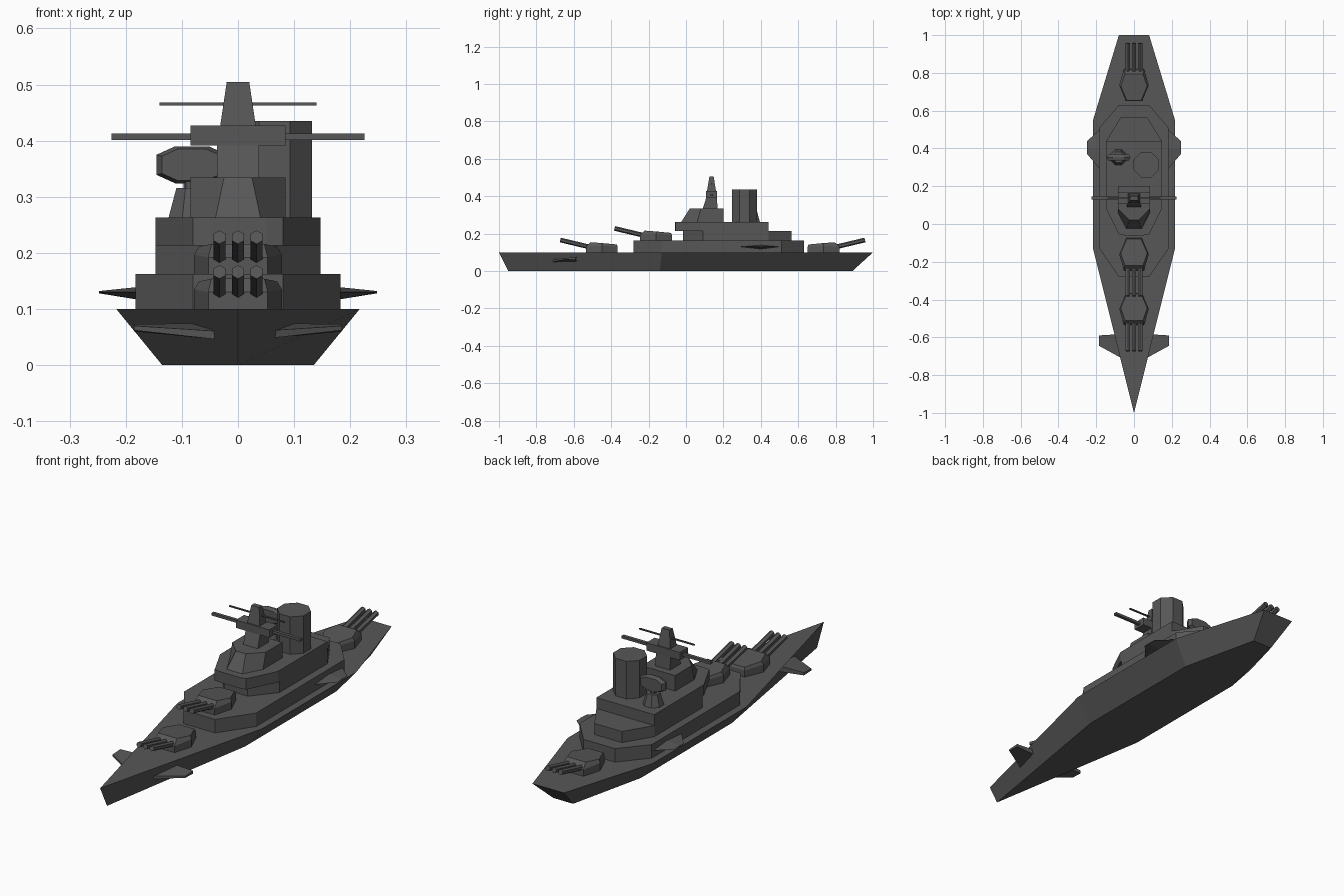
import bpy, bmesh, math
from mathutils import Vector, Matrix

if "Cube" in bpy.data.objects:
    bpy.data.objects.remove(bpy.data.objects["Cube"])

grey = bpy.data.materials.new("dark_grey")
grey.diffuse_color = (0.095, 0.095, 0.095, 1)
grey.use_nodes = True
grey.node_tree.nodes["Principled BSDF"].inputs["Base Color"].default_value = grey.diffuse_color


def finish(name, bm):
    bmesh.ops.remove_doubles(bm, verts=bm.verts, dist=1e-5)
    bmesh.ops.recalc_face_normals(bm, faces=bm.faces)
    me = bpy.data.meshes.new(name)
    bm.to_mesh(me)
    bm.free()
    me.materials.append(grey)
    ob = bpy.data.objects.new(name, me)
    bpy.context.collection.objects.link(ob)
    return ob


def loft(name, rings):
    """Skin between closed rings of 3D points and cap both ends."""
    bm = bmesh.new()
    vs = [[bm.verts.new(p) for p in r] for r in rings]
    n = len(rings[0])
    for a, b in zip(vs, vs[1:]):
        for i in range(n):
            bm.faces.new((a[i], a[(i + 1) % n], b[(i + 1) % n], b[i]))
    bm.faces.new(vs[0])
    bm.faces.new(vs[-1])
    return finish(name, bm)


def sym(half, z, y0=0, s=1):
    """Full outline from the right half, listed bow to stern (first may be x=0)."""
    left = [(-x, y) for x, y in reversed(half) if x > 0]
    return [(x * s, y0 + y, z) for x, y in half + left]


def tier(name, half, z0, z1, top=None):
    return loft(name, [sym(half, z0), sym(top or half, z1)])


def box(name, x, y0, y1, z0, z1):
    return tier(name, [(x, y0), (x, y1)], z0, z1)


def tube(name, p, q, r1, r2, sides, turn=0.0):
    p, q = Vector(p), Vector(q)
    d = q - p
    bm = bmesh.new()
    m = (Matrix.Translation((p + q) / 2) @ d.to_track_quat('Z', 'Y').to_matrix().to_4x4()
         @ Matrix.Rotation(turn, 4, 'Z'))
    bmesh.ops.create_cone(bm, cap_ends=True, segments=sides, radius1=r1, radius2=r2,
                          depth=d.length, matrix=m)
    return finish(name, bm)


# Hull with flared sides, pointed bow and raked transom
tier("hull", [(0, -0.95), (0.135, -0.14), (0.135, 0.52), (0.05, 0.89)], 0, 0.1,
     [(0, -1), (0.217, -0.13), (0.217, 0.55), (0.08, 1)])

# Stacked superstructure
tier("lower_deckhouse", [(0.08, -0.28), (0.183, -0.13), (0.183, 0.51), (0.08, 0.63)], 0.1, 0.162)
tier("middle_deckhouse", [(0.06, -0.015), (0.147, 0.09), (0.147, 0.44), (0.07, 0.565)], 0.162, 0.213)
tier("bridge_deck", [(0.05, -0.06), (0.08, -0.055), (0.147, 0.08), (0.147, 0.44)], 0.213, 0.263)
tier("conning_tower", [(0.04, -0.025), (0.085, 0.06), (0.085, 0.2)], 0.263, 0.334,
     [(0.025, 0.02), (0.085, 0.08), (0.085, 0.2)])

# Mast tower, lookout block, spire and cross bars
tier("mast_tower", [(0.037, 0.09), (0.037, 0.168)], 0.334, 0.392, [(0.037, 0.108), (0.037, 0.166)])
box("lookout_block", 0.085, 0.106, 0.166, 0.391, 0.427)
tier("mast_spire", [(0.037, 0.106), (0.037, 0.166)], 0.391, 0.505, [(0.02, 0.125), (0.02, 0.148)])
box("rangefinder_bar", 0.225, 0.13, 0.145, 0.401, 0.413)
box("mast_yard", 0.14, 0.133, 0.141, 0.463, 0.468)

# Funnel
tube("funnel", (0.065, 0.313, 0.26), (0.065, 0.313, 0.435), 0.072, 0.072, 8, math.pi / 8)

# Director: conical base, neck and long faceted head
tube("director_base", (-0.082, 0.353, 0.26), (-0.082, 0.353, 0.316), 0.046, 0.03, 8, math.pi / 8)
tube("director_neck", (-0.082, 0.353, 0.315), (-0.082, 0.353, 0.345), 0.015, 0.015, 8)
head = [(-0.063, 0.018), (-0.03, 0.033), (0.03, 0.033), (0.063, 0.018),
        (0.063, -0.018), (0.03, -0.033), (-0.03, -0.033), (-0.063, -0.018)]
loft("director_head", [[(-0.082 + x * k, y, 0.357 + z * k) for x, z in head]
                       for y, k in ((0.335, 0.85), (0.353, 1), (0.37, 0.85))])


# Triple gun turrets; facing is -1 towards the bow, 1 towards the stern
def turret(name, y, z, facing):
    def ring(pts, zs):
        return [(x, y + facing * f, z + h) for (x, f), h in
                zip(pts + [(-a, b) for a, b in reversed(pts)], zs + zs[::-1])]
    base = [(0.053, 0.085), (0.078, 0.0), (0.042, -0.085)]
    roof = [(0.047, 0.06), (0.07, -0.005), (0.038, -0.08)]
    loft(name + "_turret", [ring(base, [0, 0, 0]), ring(base, [0.03, 0.035, 0.03]),
                            ring(roof, [0.054, 0.049, 0.042])])
    for i in (-1, 0, 1):
        tube(f"{name}_gun_{i + 2}", (i * 0.033, y + facing * 0.05, z + 0.025),
             (i * 0.033, y + facing * 0.222, z + 0.066), 0.0125, 0.0125, 6)


turret("front", -0.45, 0.1, -1)
turret("raised_front", -0.16, 0.162, -1)
turret("rear", 0.735, 0.1, 1)

# Fins on both sides: bow fins and midship fins
for side, s in (("right", 1), ("left", -1)):
    loft(side + "_bow_fin",
         [[(s * 0.03, -0.73, 0.06), (s * 0.03, -0.58, 0.075), (s * 0.03, -0.58, 0.045), (s * 0.03, -0.73, 0.045)],
          [(s * 0.185, -0.645, 0.07), (s * 0.185, -0.59, 0.073), (s * 0.185, -0.59, 0.06), (s * 0.185, -0.645, 0.062)]])
    loft(side + "_midship_fin",
         [[(s * 0.18, 0.29, 0.13), (s * 0.18, 0.4, 0.139), (s * 0.18, 0.5, 0.13), (s * 0.18, 0.4, 0.117)],
          [(s * 0.248, 0.37, 0.13), (s * 0.248, 0.4, 0.132), (s * 0.248, 0.44, 0.13), (s * 0.248, 0.4, 0.128)]])
